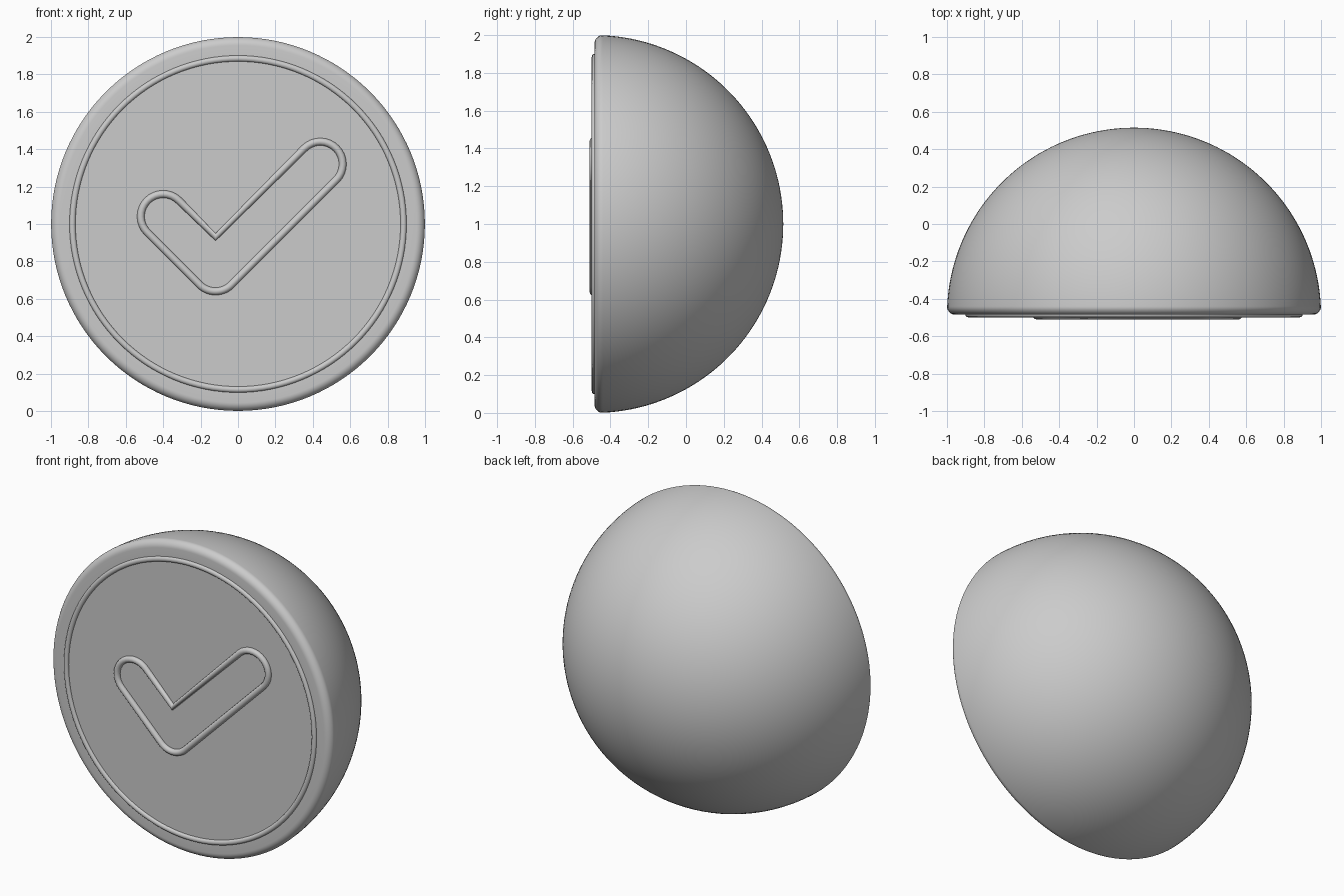
import bpy, bmesh
from math import sin, cos, pi, radians, sqrt

if "Cube" in bpy.data.objects:
    bpy.data.objects.remove(bpy.data.objects["Cube"])

FACE_Y = -0.485


def revolve(name, profile, steps=128, closed=False):
    """Spin (radius, y) points around the y axis through z = 1."""
    bm = bmesh.new()
    vs = [bm.verts.new((r, y, 1)) for r, y in profile]
    es = [bm.edges.new(p) for p in zip(vs, vs[1:])]
    if closed:
        es.append(bm.edges.new((vs[-1], vs[0])))
    bmesh.ops.spin(bm, geom=vs + es, cent=(0, 0, 1), axis=(0, 1, 0),
                   angle=2 * pi, steps=steps)
    bmesh.ops.remove_doubles(bm, verts=bm.verts, dist=1e-5)
    bmesh.ops.recalc_face_normals(bm, faces=bm.faces)
    me = bpy.data.meshes.new(name)
    bm.to_mesh(me)
    bm.free()
    ob = bpy.data.objects.new(name, me)
    bpy.context.collection.objects.link(ob)
    bpy.context.view_layer.objects.active = ob
    ob.select_set(True)
    bpy.ops.object.shade_smooth_by_angle(angle=radians(35))
    ob.select_set(False)
    return ob


# Domed body: hemisphere, rounded rim, flat front
dome = [(sin(a), FACE_Y + cos(a)) for a in
        (radians(87.4) * i / 40 for i in range(41))]
rim = [(0.955 + 0.045 * cos(a), -0.44 - 0.045 * sin(a)) for a in
       (pi / 2 * i / 8 for i in range(1, 9))]
revolve("dome_body", dome + rim + [(0.9, FACE_Y), (0.5, FACE_Y), (0, FACE_Y)])

# Thin raised ring around the face
ring = [(0.885 + 0.016 * cos(a), FACE_Y - 0.014 * sin(a)) for a in
        (2 * pi * i / 16 for i in range(16))]
revolve("face_ring", ring, closed=True)

# Raised check mark outline: three rounded ends and a sharp inner notch
R = 0.12


def arc(cx, cz, start, end, n=16):
    return [(cx + R * cos(radians(start + (end - start) * i / n)),
             cz + R * sin(radians(start + (end - start) * i / n)))
            for i in range(n + 1)]


path = (arc(-0.40, 1.04, 45, 225) + arc(-0.12, 0.76, 225, 315)
        + arc(0.44, 1.32, -45, 135) + [(-0.12, 0.76 + R * sqrt(2))])
cu = bpy.data.curves.new("check_outline", 'CURVE')
cu.dimensions = '3D'
cu.bevel_depth = 0.02
cu.bevel_resolution = 4
sp = cu.splines.new('POLY')
sp.points.add(len(path) - 1)
for p, (x, z) in zip(sp.points, path):
    p.co = (x, -0.49, z, 1)
sp.use_cyclic_u = True
sp.use_smooth = True
check = bpy.data.objects.new("check_outline", cu)
bpy.context.collection.objects.link(check)
